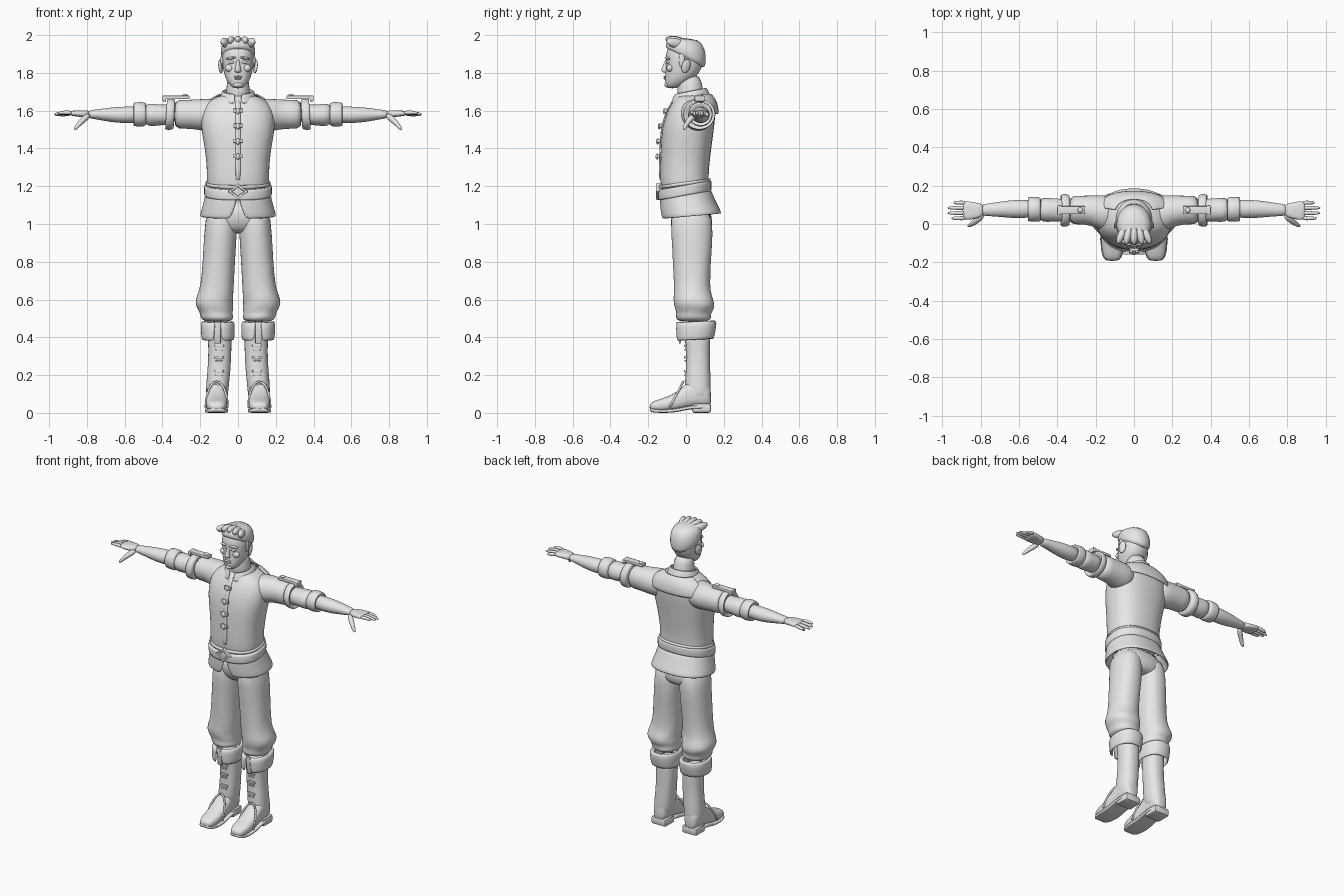
import bpy, bmesh
from math import sin, cos, pi, radians
from mathutils import Vector, Matrix, Euler

cube = bpy.data.objects.get("Cube")
if cube:
    bpy.data.objects.remove(cube, do_unlink=True)

GREY = (0.8, 0.8, 0.8, 1)
clay = bpy.data.materials.new("pale_grey")
clay.use_nodes = True
clay.diffuse_color = GREY
clay.node_tree.nodes["Principled BSDF"].inputs["Base Color"].default_value = GREY


def finish(bm, name, mirror=False, subdiv=0, thick=0, hard=False):
    """Turn a bmesh into a shaded object with the usual modifiers."""
    bmesh.ops.recalc_face_normals(bm, faces=bm.faces)
    mesh = bpy.data.meshes.new(name)
    bm.to_mesh(mesh)
    bm.free()
    mesh.materials.append(clay)
    obj = bpy.data.objects.new(name, mesh)
    bpy.context.collection.objects.link(obj)
    for face in mesh.polygons:
        face.use_smooth = True
    if hard:
        bpy.ops.object.select_all(action='DESELECT')
        obj.select_set(True)
        bpy.context.view_layer.objects.active = obj
        bpy.ops.object.shade_smooth_by_angle()
    if mirror:
        obj.modifiers.new("mirror", 'MIRROR').use_mirror_merge = False
    if thick:
        shell = obj.modifiers.new("thickness", 'SOLIDIFY')
        shell.thickness, shell.offset = thick, 0
    if subdiv:
        sub = obj.modifiers.new("smooth", 'SUBSURF')
        sub.levels = sub.render_levels = subdiv
    return obj


def skin(bm, loops, closed=True, caps=True):
    """Bridge successive vertex loops."""
    n = len(loops[0])
    for a, b in zip(loops, loops[1:]):
        for i in range(n if closed else n - 1):
            j = (i + 1) % n
            bm.faces.new((a[i], a[j], b[j], b[i]))
    if closed and caps:
        bm.faces.new(loops[0])
        bm.faces.new(loops[-1])


def loft(name, axis, rings, power=2.0, tilt=0, fade=False, is_open=False,
         wobble=0, segs=24, caps=True, **opts):
    """Rings are (position, a_min, a_max, b_min, b_max, front_gap)."""
    bm = bmesh.new()
    loops = []
    for k, (s, a0, a1, b0, b1, *gap) in enumerate(rings):
        g = gap[0] if gap else 0
        lean = tilt * (1 - k / (len(rings) - 1)) if fade else tilt
        loop = []
        for i in range(segs):
            t = -pi / 2 + g + (2 * pi - 2 * g) * i / (segs - 1 if is_open else segs)
            r = 1 + wobble * sin(5 * t + 2 * k)
            c, d = (abs(f) ** (2 / power) * (1 if f > 0 else -1) * r for f in (cos(t), sin(t)))
            a = (a0 + a1) / 2 + c * (a1 - a0) / 2
            b = (b0 + b1) / 2 + d * (b1 - b0) / 2
            h = s + lean * (b - (b0 + b1) / 2)
            loop.append(bm.verts.new({'x': (h, a, b), 'y': (a, h, b), 'z': (a, b, h)}[axis]))
        loops.append(loop)
    skin(bm, loops, not is_open, caps)
    return finish(bm, name, **opts)


def tube(name, points, radii, segs=8, **opts):
    """Tapered limb along a path."""
    bm = bmesh.new()
    pts = [Vector(p) for p in points]
    loops = []
    for i, (p, r) in enumerate(zip(pts, radii)):
        q = (pts[min(i + 1, len(pts) - 1)] - pts[max(i - 1, 0)]).to_track_quat('Z', 'Y')
        loops.append([bm.verts.new(p + q @ Vector((r * cos(t), r * sin(t), 0)))
                      for t in (2 * pi * k / segs for k in range(segs))])
    skin(bm, loops)
    return finish(bm, name, **opts)


def placed(centre, size, turn):
    rot = Euler([radians(a) for a in turn]).to_matrix().to_4x4()
    return Matrix.Translation(centre) @ rot @ Matrix.Diagonal((*size, 1))


def blob(name, centre, size, turn=(0, 0, 0), **opts):
    bm = bmesh.new()
    bmesh.ops.create_uvsphere(bm, u_segments=16, v_segments=10, radius=1,
                              matrix=placed(centre, size, turn))
    return finish(bm, name, **opts)


def box(name, centre, size, turn=(0, 0, 0), bevel=0.004, **opts):
    bm = bmesh.new()
    bmesh.ops.create_cube(bm, size=1, matrix=placed(centre, size, turn))
    bmesh.ops.bevel(bm, geom=bm.edges[:], offset=bevel, segments=2, affect='EDGES', profile=0.5)
    return finish(bm, name, hard=True, **opts)


def sym(z, w, front, back, *gap):
    return (z, -w, w, front, back, *gap)


# Head, neck and face
loft("head", 'z', [sym(1.718, .02, -.095, -.05), sym(1.73, .04, -.107, -.02),
     sym(1.76, .062, -.113, .03), sym(1.8, .076, -.109, .075), sym(1.85, .084, -.105, .09),
     sym(1.9, .086, -.11, .095), sym(1.95, .075, -.09, .085), sym(1.98, .04, -.05, .05)],
     power=2.2, subdiv=1)
loft("neck", 'z', [sym(1.63, .075, -.05, .11), sym(1.7, .06, -.045, .09),
     sym(1.8, .06, -.05, .08)], subdiv=1)
loft("nose", 'z', [sym(1.8, .012, -.118, -.09), sym(1.807, .02, -.129, -.09),
     sym(1.818, .017, -.133, -.09), sym(1.845, .009, -.12, -.09),
     sym(1.872, .011, -.11, -.09)], segs=12, subdiv=1)
blob("brow", (.037, -.098, 1.878), (.028, .012, .007), (0, 8, 20), mirror=True)
blob("eye", (.035, -.095, 1.856), (.017, .01, .008), (0, 0, 20), mirror=True)
blob("cheek", (.045, -.085, 1.825), (.024, .018, .02), mirror=True)
blob("upper_lip", (0, -.109, 1.78), (.025, .011, .005))
blob("lower_lip", (0, -.108, 1.77), (.02, .011, .006))
blob("chin", (0, -.1, 1.737), (.025, .014, .014))
blob("ear", (.092, 0, 1.835), (.01, .024, .038), (-12, 8, 20), mirror=True)

# Swept-back hair
loft("hair", 'z', [sym(1.868, .084, -.1, .098), sym(1.895, .094, -.112, .107),
     sym(1.95, .091, -.1, .105), sym(1.985, .06, -.075, .065)],
     tilt=-.6, fade=True, subdiv=1)
for i in range(5):
    x = -.062 + .031 * i
    blob("hair_lock", (x, -.05, 1.968 - 3 * x * x), (.021, .06, .026), (-12, 0, 12 * (i - 2)))
blob("sideburn", (.084, -.022, 1.868), (.008, .016, .04), mirror=True)

# Jacket body
torso = [sym(1.13, .165, -.13, .125), sym(1.22, .165, -.138, .12), sym(1.3, .166, -.138, .122),
         sym(1.4, .176, -.135, .135), sym(1.5, .197, -.13, .148), sym(1.58, .198, -.108, .158),
         sym(1.63, .18, -.082, .153), sym(1.66, .14, -.062, .14), sym(1.69, .085, -.045, .115)]
loft("jacket_body", 'z', torso, power=2.4, subdiv=1)
loft("placket", 'z', [(z, -.014, .014, f - .006, f + .03) for z, _, _, f, _ in torso[1:8]],
     power=4, segs=16, subdiv=1)
for z, y in ((1.6, -.107), (1.52, -.134), (1.44, -.143), (1.36, -.146)):
    box("clasp", (0, y, z), (.05, .016, .022))
    blob("clasp_knot", (0, y - .007, z - .003), (.012, .008, .016))
loft("collar", 'z', [sym(1.655, .098, -.082, .128, .2), sym(1.68, .088, -.07, .115, .16),
     sym(1.705, .08, -.06, .106, .22)], tilt=.2, is_open=True, thick=.01, subdiv=1)
loft("back_yoke", 'z', [(z, -w - .012, w + .012, f, b + .012, 1.85)
     for z, _, w, f, b in torso[5:]], power=2.4, is_open=True, thick=.01, subdiv=1)

# Jacket skirt, split at the front, and the belt
loft("jacket_skirt", 'z', [sym(1.17, .166, -.135, .127, .01), sym(1.12, .175, -.133, .145, .03),
     sym(1.075, .188, -.13, .168, .1), sym(1.04, .198, -.125, .185, .17)],
     power=2.3, tilt=.09, is_open=True, thick=.012, segs=36, subdiv=1)
loft("belt", 'z', [sym(z, .174 + d, -.143 - d, .13 + d) for z, d in
     ((1.15, -.01), (1.151, .003), (1.16, .005), (1.195, .005), (1.204, .003), (1.205, -.01))],
     power=2.3, tilt=.18, caps=False, segs=36)
loft("belt_upper_strap", 'z', [sym(z, .168 + d, -.14 - d, .127 + d) for z, d in
     ((1.205, -.01), (1.206, .003), (1.222, .003), (1.223, -.01))],
     power=2.3, tilt=.14, caps=False, segs=36)


def star(bm, reach, y):
    """Four-pointed star loop facing forward."""
    return [bm.verts.new((reach * r * cos(k * pi / 4), y, 1.172 + .8 * reach * r * sin(k * pi / 4)))
            for k, r in enumerate([1, .62] * 4)]


bm = bmesh.new()
skin(bm, [star(bm, r, y) for r, y in ((.056, -.14), (.054, -.16), (.036, -.16), (.032, -.15))])
finish(bm, "buckle", hard=True)

# Sleeves, turned-back cuffs and shoulder straps
loft("upper_sleeve", 'x', [(.08, -.05, .145, 1.49, 1.662), (.17, -.035, .15, 1.49, 1.664),
     (.22, -.008, .15, 1.5, 1.66), (.28, 0, .147, 1.505, 1.657), (.345, -.008, .15, 1.502, 1.66)],
     wobble=.01, subdiv=1, mirror=True)
loft("upper_cuff", 'x', [(.335, 0, .14, 1.51, 1.65), (.338, -.014, .156, 1.497, 1.664),
     (.38, -.016, .158, 1.497, 1.664), (.384, -.006, .148, 1.506, 1.655),
     (.365, .005, .137, 1.52, 1.64)], tilt=-.06, subdiv=1, mirror=True)
loft("lower_sleeve", 'x', [(.34, .01, .13, 1.523, 1.635), (.4, .014, .132, 1.525, 1.632),
     (.45, .01, .137, 1.517, 1.637), (.5, .012, .138, 1.52, 1.64)],
     wobble=.025, subdiv=1, mirror=True)
loft("lower_cuff", 'x', [(.485, .02, .13, 1.53, 1.63), (.488, .01, .143, 1.514, 1.648),
     (.55, .012, .142, 1.516, 1.645), (.556, .018, .137, 1.522, 1.638),
     (.54, .03, .125, 1.533, 1.625)], subdiv=1, mirror=True)
box("shoulder_strap", (.328, .072, 1.67), (.145, .042, .018), mirror=True)
box("strap_end", (.39, .072, 1.664), (.02, .052, .03), mirror=True)
blob("strap_button", (.28, .072, 1.681), (.014, .014, .008), mirror=True)

# Forearm and hand
loft("forearm", 'x', [(.5, .035, .125, 1.535, 1.625), (.6, .028, .128, 1.532, 1.622),
     (.68, .035, .12, 1.54, 1.617), (.76, .042, .106, 1.556, 1.604), (.8, .042, .104, 1.56, 1.602)],
     subdiv=1, mirror=True)
loft("palm", 'x', [(.78, .043, .103, 1.562, 1.601), (.82, .028, .11, 1.565, 1.602),
     (.87, .02, .121, 1.571, 1.601), (.895, .024, .117, 1.576, 1.597)],
     power=2.8, subdiv=1, mirror=True)
for i, tip in enumerate((.953, .972, .972, .943)):
    y = .03 + .027 * i
    tube("finger", [(.875, y, 1.588), (.92, y, 1.592 - .004 * i), (tip - .006, y, 1.587 - .004 * i),
         (tip, y, 1.586 - .004 * i)], [.013, .0115, .008, .003], subdiv=1, mirror=True)
tube("thumb", [(.785, .05, 1.58), (.82, .018, 1.552), (.848, -.002, 1.522), (.863, -.01, 1.503),
     (.865, -.011, 1.5)], [.018, .018, .013, .009, .004], subdiv=1, mirror=True)

# Trousers gathered below the knee
loft("trouser_seat", 'z', [sym(1.13, .16, -.1, .125), sym(1.0, .17, -.078, .145),
     sym(.965, .12, -.05, .125), sym(.95, .06, -.02, .09)], power=2.4, subdiv=1)
loft("trouser_leg", 'z', [(1.1, .004, .168, -.09, .135), (.95, .004, .179, -.077, .145),
     (.8, .017, .188, -.07, .132), (.67, .022, .198, -.064, .126), (.62, .024, .218, -.066, .136),
     (.58, .028, .23, -.066, .154), (.55, .024, .214, -.058, .148), (.525, .03, .2, -.05, .13),
     (.505, .022, .2, -.056, .138), (.48, .035, .18, -.04, .12)],
     power=2.2, wobble=.015, subdiv=1, mirror=True)

# Tall boots with folded tops
loft("boot_shaft", 'z', [(.46, .035, .165, -.02, .13), (.37, .034, .157, -.002, .128),
     (.28, .036, .158, 0, .126), (.2, .042, .164, -.002, .13), (.13, .05, .17, -.01, .132),
     (.05, .055, .17, .01, .132)], power=2.3, subdiv=1, mirror=True)
loft("boot_top", 'z', [(.465, .045, .165, -.02, .13, .12), (.485, .03, .185, -.042, .152, .12),
     (.475, .02, .195, -.052, .16, .12), (.43, .022, .192, -.05, .152, .15),
     (.385, .024, .188, -.048, .142, .22)],
     tilt=.05, power=2.3, is_open=True, thick=.01, subdiv=1, mirror=True)
box("boot_tongue", (.108, -.038, .425), (.034, .012, .115), (7, 0, 0), mirror=True)
for z in (.355, .295, .22):
    box("boot_strap", (.1, -.002, z), (.05, .016, .014), mirror=True)
    box("boot_strap_pair", (.1, -.002, z - .02), (.036, .012, .008), bevel=.002, mirror=True)


def foot(y, low, top, w):
    return (y, .113 - w, .113 + w, low, top)


shoe = [foot(-.193, .018, .042, .025), foot(-.18, .01, .06, .043), foot(-.14, .006, .073, .056),
        foot(-.08, .008, .092, .058), foot(-.03, .015, .125, .055), foot(.02, .028, .175, .054),
        foot(.08, .03, .185, .056), foot(.12, .03, .165, .045), foot(.133, .035, .12, .025)]
loft("boot_foot", 'y', shoe, power=2.5, subdiv=1, mirror=True)
loft("boot_sole", 'y', [(y, a - .004, b + .004, max(low - .008, 0), low + .012)
     for y, a, b, low, _ in shoe], power=5, subdiv=1, mirror=True)
box("boot_heel", (.113, .082, .025), (.108, .1, .05), bevel=.012, mirror=True)
# Arched welt over the instep
tube("instep_welt", [(.113 + .058 * cos(t), -.085 + .07 * sin(t), .03 + .135 * sin(t))
     for t in (pi * k / 12 for k in range(13))], [.006] * 13, mirror=True)
